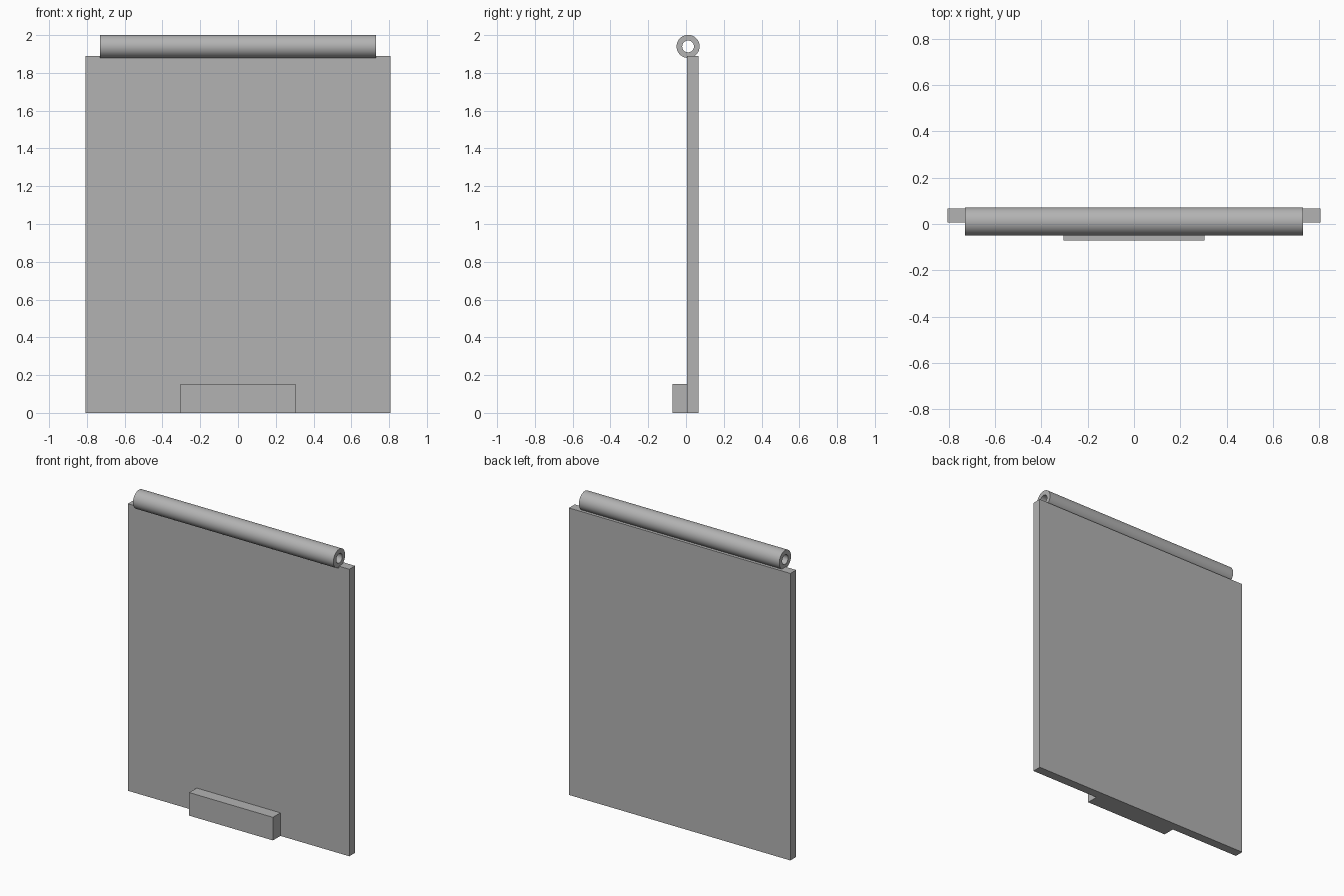
import bpy
import bmesh
from math import pi, cos, sin
from mathutils import Matrix

cube = bpy.data.objects.get("Cube")
if cube:
    bpy.data.objects.remove(cube, do_unlink=True)

# Single plain grey
grey = bpy.data.materials.new("plain_grey")
grey.use_nodes = True
colour = (0.45, 0.45, 0.45, 1)
grey.diffuse_color = colour
grey.node_tree.nodes["Principled BSDF"].inputs["Base Color"].default_value = colour


def add_object(name, bm):
    bmesh.ops.recalc_face_normals(bm, faces=bm.faces)
    mesh = bpy.data.meshes.new(name)
    bm.to_mesh(mesh)
    bm.free()
    mesh.materials.append(grey)
    obj = bpy.data.objects.new(name, mesh)
    bpy.context.collection.objects.link(obj)
    return obj


def box(name, half_width, y0, y1, height):
    bm = bmesh.new()
    bmesh.ops.create_cube(bm, size=1)
    size = Matrix.Diagonal((2 * half_width, y1 - y0, height, 1))
    place = Matrix.Translation((0, (y0 + y1) / 2, height / 2))
    bm.transform(place @ size)
    return add_object(name, bm)


def tube(name, half_length, y, z, outer, inner, sides=64):
    # Rings run outer left, outer right, inner right, inner left
    bm = bmesh.new()
    section = [(-half_length, outer), (half_length, outer),
               (half_length, inner), (-half_length, inner)]
    angles = [2 * pi * i / sides for i in range(sides)]
    rings = [[bm.verts.new((x, y + r * cos(a), z + r * sin(a))) for a in angles]
             for x, r in section]
    for k, ring in enumerate(rings):
        following = rings[(k + 1) % len(rings)]
        for i in range(sides):
            j = (i + 1) % sides
            bm.faces.new((ring[i], ring[j], following[j], following[i]))
    obj = add_object(name, bm)
    bpy.ops.object.select_all(action="DESELECT")
    obj.select_set(True)
    bpy.context.view_layer.objects.active = obj
    bpy.ops.object.shade_smooth_by_angle(angle=pi / 6)
    return obj


# Flat panel, grip block on its lower front, hinge tube along its top
box("door_panel", 0.807, 0.006, 0.066, 1.89)
box("front_grip", 0.305, -0.072, 0.006, 0.152)
tube("hinge_tube", 0.73, 0.011, 1.94, 0.061, 0.031)
